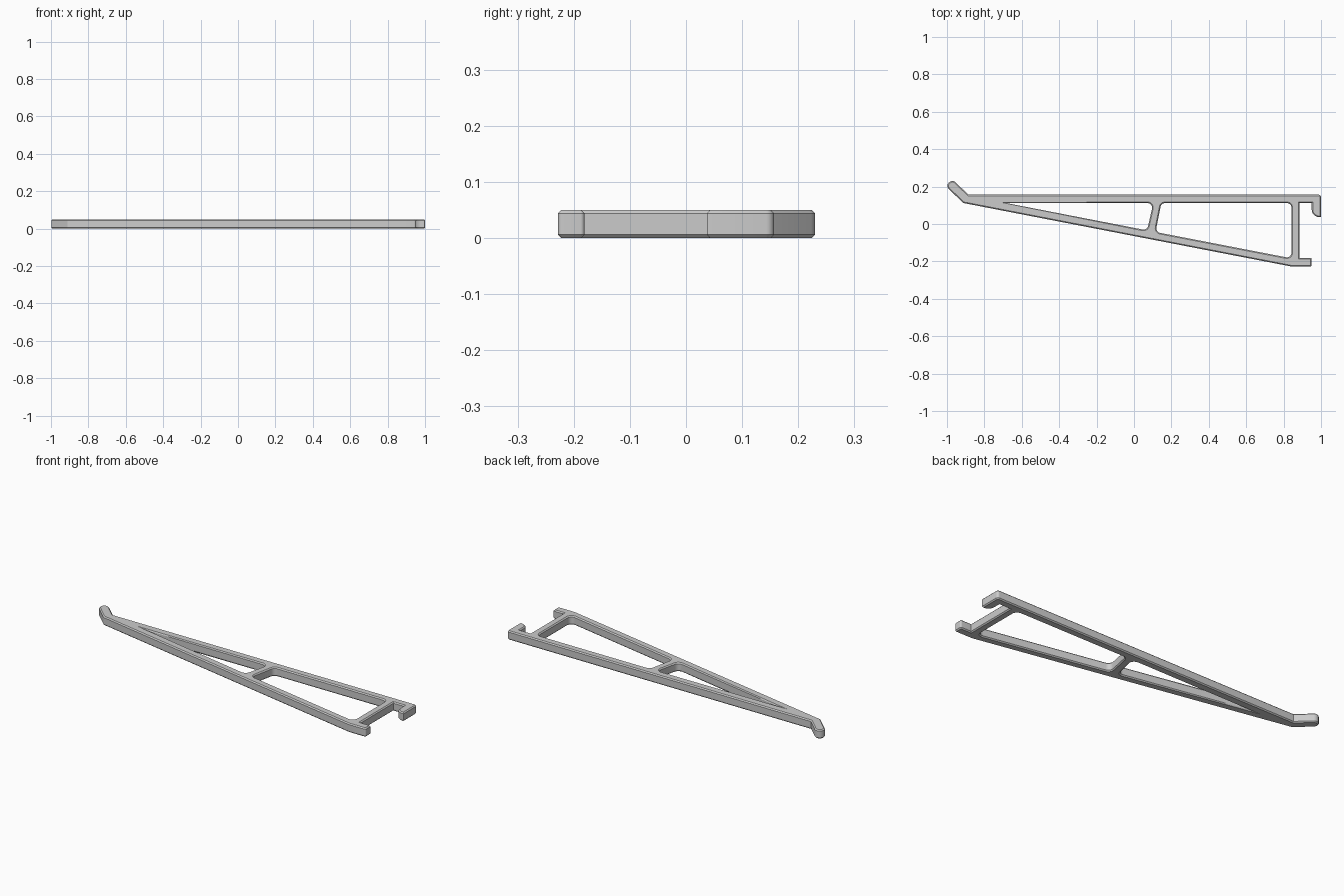
import bpy, bmesh
from math import tan, radians
from mathutils import Vector

default = bpy.data.objects.get("Cube")
if default:
    bpy.data.objects.remove(default)

HEIGHT, CHAMFER = 0.05, 0.006

mat = bpy.data.materials.new("plain grey")
mat.use_nodes = True
grey = (0.6, 0.6, 0.6, 1)
mat.diffuse_color = grey
mat.node_tree.nodes["Principled BSDF"].inputs["Base Color"].default_value = grey


def rounded(corners, steps=6):
    """Corners are (x, y, radius); returns a loop with filleted corners."""
    loop = []
    for i, (x, y, r) in enumerate(corners):
        p = Vector((x, y))
        if not r:
            loop.append(p)
            continue
        a = (Vector(corners[i - 1][:2]) - p).normalized()
        b = (Vector(corners[(i + 1) % len(corners)][:2]) - p).normalized()
        reach = r / tan(a.angle(b) / 2)
        centre = p + (a + b).normalized() * (reach ** 2 + r ** 2) ** 0.5
        start = (p + a * reach - centre).normalized()
        end = (p + b * reach - centre).normalized()
        for k in range(steps + 1):
            t = k / steps
            loop.append(centre + start.slerp(end, t).normalized() * r)
    return loop


def inset(loop, d):
    """Moves a loop to its left side by d, with a mitre limit."""
    out = []
    for i, p in enumerate(loop):
        a = (p - loop[i - 1]).normalized()
        b = (loop[(i + 1) % len(loop)] - p).normalized()
        n = Vector((-a.y - b.y, a.x + b.x)).normalized()
        cos_half = max(n.dot(Vector((-a.y, a.x))), 0.3)
        out.append(p + n * d / cos_half)
    return out


def inner_edge(x):
    """Upper side of the sloping lower beam."""
    return 0.156 - 0.1935 * (x + 0.912)


# Outer outline, counter-clockwise: lower beam, foot, post, hook, top beam, bent tip
outline = rounded([
    (-0.912, 0.112, 0), (0.845, -0.228, 0), (0.95, -0.228, 0.008),
    (0.95, -0.181, 0.007), (0.885, -0.181, 0), (0.885, 0.112, 0),
    (0.95, 0.112, 0), (0.95, 0.037, 0.04), (1.0, 0.037, 0.004),
    (1.0, 0.157, 0.014), (-0.885, 0.157, 0), (-0.970, 0.238, 0.024),
    (-1.010, 0.205, 0.024),
])

# Two openings, clockwise, separated by the slanted strut
long_opening = rounded([
    (0.842, inner_edge(0.842), 0.025), (0.115, inner_edge(0.115), 0.025),
    (0.146, 0.112, 0.025), (0.842, 0.112, 0.025),
])
narrow_opening = rounded([
    (0.07, inner_edge(0.07), 0.025), (-0.683, 0.112, 0), (0.103, 0.112, 0.025),
])

# Chamfered plate: four rings per loop, then the two caps
bm = bmesh.new()
caps = {0: [], 3: []}
for loop in (outline, long_opening, narrow_opening):
    small = inset(loop, CHAMFER)
    levels = [(small, 0), (loop, CHAMFER), (loop, HEIGHT - CHAMFER), (small, HEIGHT)]
    rings = [[bm.verts.new((p.x, p.y, z)) for p in pts] for pts, z in levels]
    for low, high in zip(rings, rings[1:]):
        for i in range(len(loop)):
            bm.faces.new((low[i - 1], low[i], high[i], high[i - 1]))
    for level in caps:
        ring = rings[level]
        caps[level] += [bm.edges.get((ring[i - 1], ring[i])) for i in range(len(ring))]
for edges in caps.values():
    bmesh.ops.triangle_fill(bm, use_beauty=True, use_dissolve=False, edges=edges)
bmesh.ops.recalc_face_normals(bm, faces=bm.faces)

mesh = bpy.data.meshes.new("bracket_frame")
bm.to_mesh(mesh)
bm.free()
mesh.materials.append(mat)
frame = bpy.data.objects.new("bracket_frame", mesh)
bpy.context.collection.objects.link(frame)
bpy.context.view_layer.objects.active = frame
frame.select_set(True)
bpy.ops.object.shade_smooth_by_angle(angle=radians(25))
